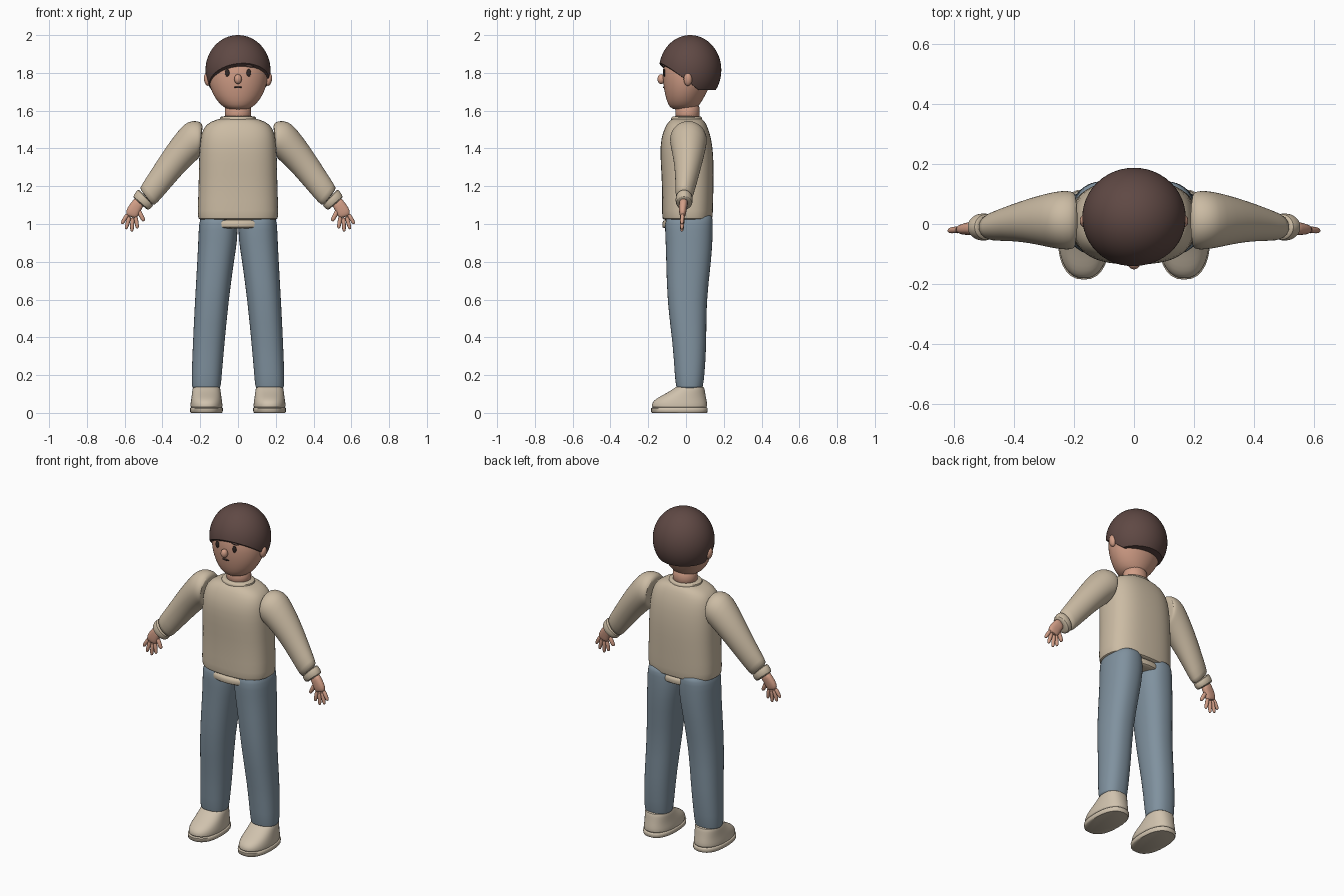
import bpy, bmesh, math
from mathutils import Vector

cube = bpy.data.objects.get("Cube")
if cube:
    bpy.data.objects.remove(cube, do_unlink=True)


def material(name, rgb):
    m = bpy.data.materials.new(name)
    m.use_nodes = True
    m.diffuse_color = (*rgb, 1)
    m.node_tree.nodes["Principled BSDF"].inputs["Base Color"].default_value = (*rgb, 1)
    return m


SHIRT = material("beige knit", (.60, .50, .37))
SHOE = material("cream shoe", (.63, .54, .42))
DENIM = material("blue denim", (.215, .285, .345))
SKIN = material("warm skin", (.64, .34, .24))
HAIR = material("brown hair", (.115, .066, .058))
DARK = material("dark brown", (.03, .02, .018))


def finish(name, bm, mat, subdiv=0, angle=50):
    bmesh.ops.recalc_face_normals(bm, faces=bm.faces)
    mesh = bpy.data.meshes.new(name)
    bm.to_mesh(mesh)
    bm.free()
    ob = bpy.data.objects.new(name, mesh)
    bpy.context.collection.objects.link(ob)
    mesh.materials.append(mat)
    bpy.ops.object.select_all(action='DESELECT')
    ob.select_set(True)
    bpy.context.view_layer.objects.active = ob
    bpy.ops.object.shade_smooth_by_angle(angle=math.radians(angle))
    if subdiv:
        mod = ob.modifiers.new("smooth", 'SUBSURF')
        mod.levels = mod.render_levels = subdiv
    return ob


def loft(name, rings, mat, n=2, subdiv=1, seg=28, angle=50):
    """Skin superellipse rings, each given as centre, half axis u, half axis v."""
    bm = bmesh.new()
    loops = []
    for c, u, v in rings:
        loop = []
        for i in range(seg):
            a = math.tau * i / seg
            co, si = math.cos(a), math.sin(a)
            p = Vector(c) + Vector(u) * math.copysign(abs(co) ** (2 / n), co)
            loop.append(bm.verts.new(p + Vector(v) * math.copysign(abs(si) ** (2 / n), si)))
        loops.append(loop)
    for a, b in zip(loops, loops[1:]):
        for i in range(seg):
            j = (i + 1) % seg
            bm.faces.new((a[i], a[j], b[j], b[i]))
    bm.faces.new(loops[0])
    bm.faces.new(loops[-1])
    return finish(name, bm, mat, subdiv, angle)


def stack(name, rows, mat, **kw):
    """Upright loft from rows of z, x centre, x radius, front y, back y."""
    rings = [((x, (f + b) / 2, z), (rx, 0, 0), (0, (b - f) / 2, 0)) for z, x, rx, f, b in rows]
    return loft(name, rings, mat, **kw)


def ellipsoid(name, c, r, mat, tilt=0):
    bm = bmesh.new()
    bmesh.ops.create_uvsphere(bm, u_segments=24, v_segments=16, radius=1)
    for v in bm.verts:
        v.co = Vector((v.co.x * r[0], v.co.y * r[1], v.co.z * r[2]))
    ob = finish(name, bm, mat, angle=80)
    ob.location, ob.rotation_euler = c, (0, tilt, 0)
    return ob


def limb(name, rows, mat, s, **kw):
    """Side limb from rows of upper x,z, lower x,z, y centre, y radius."""
    rings = []
    for ux, uz, lx, lz, y, ry in rows:
        c = (s * (ux + lx) / 2, y, (uz + lz) / 2)
        rings.append((c, (s * (ux - lx) / 2, 0, (uz - lz) / 2), (0, ry, 0)))
    return loft(name, rings, mat, **kw)


def finger(name, a, b, r, s):
    a, b = Vector((s * a[0], -.018, a[1])), Vector((s * b[0], -.022, b[1]))
    d = b - a
    side = Vector((d.z, 0, -d.x)).normalized()
    rings = [(a + d * t, side * r * k, (0, r * k, 0))
             for t, k in ((0, 1), (.5, 1), (.85, .9), (.97, .6), (1, .2))]
    loft(name, rings, SKIN, seg=10)


# Head and neck
stack("head", [(1.605, 0, .04, -.06, .04), (1.615, 0, .075, -.085, .06),
               (1.65, 0, .112, -.103, .085), (1.71, 0, .146, -.117, .118),
               (1.78, 0, .162, -.125, .15), (1.85, 0, .160, -.122, .16),
               (1.92, 0, .12, -.085, .13), (1.97, 0, .05, -.03, .07)], SKIN)
stack("neck", [(1.54, 0, .073, -.06, .075), (1.59, 0, .07, -.057, .073),
               (1.65, 0, .07, -.055, .073)], SKIN)

# Hair cap, trimmed by a level nape and a slanted, swept fringe
bm = bmesh.new()
bmesh.ops.create_uvsphere(bm, u_segments=48, v_segments=32, radius=1)
for v in bm.verts:
    v.co = Vector((v.co.x * .172, v.co.y * .165 + .022, v.co.z * .185 + 1.815))
for point, normal in (((0, 0, 1.71), (0, 0, 1)), ((0, .045, 1.71), (-.12, .757, 1))):
    cut = bmesh.ops.bisect_plane(bm, geom=bm.verts[:] + bm.edges[:] + bm.faces[:],
                                 plane_co=point, plane_no=normal, clear_inner=True)
    rim = [e for e in cut["geom_cut"] if isinstance(e, bmesh.types.BMEdge)]
    bmesh.ops.holes_fill(bm, edges=rim, sides=0)
finish("hair", bm, HAIR, angle=40)

# Face
ellipsoid("nose", (0, -.131, 1.767), (.02, .02, .026), SKIN)
ellipsoid("mouth", (0, -.118, 1.724), (.022, .005, .005), DARK)
for s, side in ((1, "left"), (-1, "right")):
    ellipsoid(side + "_ear", (s * .163, .01, 1.765), (.017, .022, .034), SKIN, s * .15)
    ellipsoid(side + "_eye", (s * .057, -.115, 1.80), (.012, .006, .02), DARK)
    ellipsoid(side + "_eyebrow", (s * .06, -.117, 1.836), (.025, .007, .006), HAIR, s * .1)

# Sweater
stack("sweater_body", [(1.02, 0, .20, -.115, .13), (1.025, 0, .21, -.125, .14),
                       (1.05, 0, .216, -.128, .143), (1.2, 0, .209, -.126, .146),
                       (1.32, 0, .208, -.135, .148), (1.42, 0, .204, -.137, .14),
                       (1.48, 0, .195, -.125, .127), (1.53, 0, .172, -.103, .108),
                       (1.555, 0, .11, -.08, .09), (1.56, 0, .08, -.06, .07)], SHIRT, n=2.6)
stack("sweater_collar", [(1.54, 0, .097, -.078, .085), (1.55, 0, .098, -.08, .087),
                         (1.566, 0, .097, -.078, .085), (1.572, 0, .088, -.07, .077)], SHIRT)
stack("sweater_hem", [(.975, 0, .17, -.117, .125), (.98, 0, .18, -.126, .133),
                      (1.005, 0, .182, -.128, .135), (1.03, 0, .18, -.12, .13)], SHIRT)

finger_lines = [((.583, 1.055), (.616, 1.0)), ((.573, 1.045), (.594, .972)),
                ((.558, 1.04), (.562, .96)), ((.543, 1.045), (.532, .976))]

for s, side in ((1, "left"), (-1, "right")):
    # Sleeve, cuff and hand
    limb(side + "_sleeve", [(.187, 1.51, .203, 1.39, .012, .07), (.188, 1.53, .203, 1.365, .012, .09),
                            (.21, 1.548, .206, 1.35, .012, .098), (.265, 1.545, .217, 1.34, .013, .098),
                            (.305, 1.51, .25, 1.31, .013, .092), (.38, 1.41, .29, 1.27, .012, .077),
                            (.45, 1.30, .36, 1.19, .004, .06), (.515, 1.20, .437, 1.10, -.01, .047),
                            (.522, 1.185, .452, 1.097, -.01, .035)], SHIRT, s)
    limb(side + "_cuff", [(.52, 1.18, .455, 1.105, -.01, .035), (.529, 1.184, .447, 1.10, -.01, .044),
                          (.545, 1.165, .46, 1.083, -.01, .046), (.556, 1.145, .474, 1.074, -.01, .043),
                          (.55, 1.135, .485, 1.078, -.01, .03)], SHIRT, s)
    limb(side + "_palm", [(.54, 1.145, .495, 1.10, -.012, .024), (.561, 1.12, .51, 1.08, -.014, .022),
                          (.587, 1.085, .519, 1.062, -.017, .02), (.594, 1.06, .53, 1.04, -.018, .017),
                          (.588, 1.043, .54, 1.03, -.018, .011)], SKIN, s, n=2.4)
    for i, (a, b) in enumerate(finger_lines):
        finger(f"{side}_finger_{i + 1}", a, b, .0115, s)
    finger(side + "_thumb", (.528, 1.075), (.498, 1.015), .013, s)

    # Trouser leg
    stack(side + "_trouser_leg", [(.125, s * .168, .065, -.04, .075), (.13, s * .168, .077, -.053, .09),
                                  (.2, s * .166, .080, -.06, .098), (.37, s * .155, .084, -.07, .11),
                                  (.58, s * .140, .089, -.10, .106), (.8, s * .119, .097, -.105, .134),
                                  (.93, s * .105, .105, -.109, .142), (1.01, s * .105, .102, -.114, .143),
                                  (1.04, s * .105, .09, -.10, .141), (1.06, s * .105, .06, -.06, .115)],
          DENIM, n=2.3)

    # Shoe: sole slab, thin welt groove, upper
    x = s * .167
    stack(side + "_shoe_sole", [(0, x, .082, -.178, .11), (.005, x, .086, -.184, .114),
                                (.024, x, .087, -.185, .115), (.028, x, .083, -.18, .111)],
          SHOE, n=2.4, subdiv=0)
    stack(side + "_shoe_upper", [(.02, x, .081, -.176, .108), (.031, x, .081, -.176, .108),
                                 (.034, x, .086, -.183, .114), (.055, x, .084, -.18, .112),
                                 (.075, x, .081, -.16, .108), (.095, x, .078, -.122, .104),
                                 (.118, x, .075, -.08, .10), (.138, x, .072, -.055, .096),
                                 (.142, x, .06, -.04, .085)], SHOE, n=2.3)
